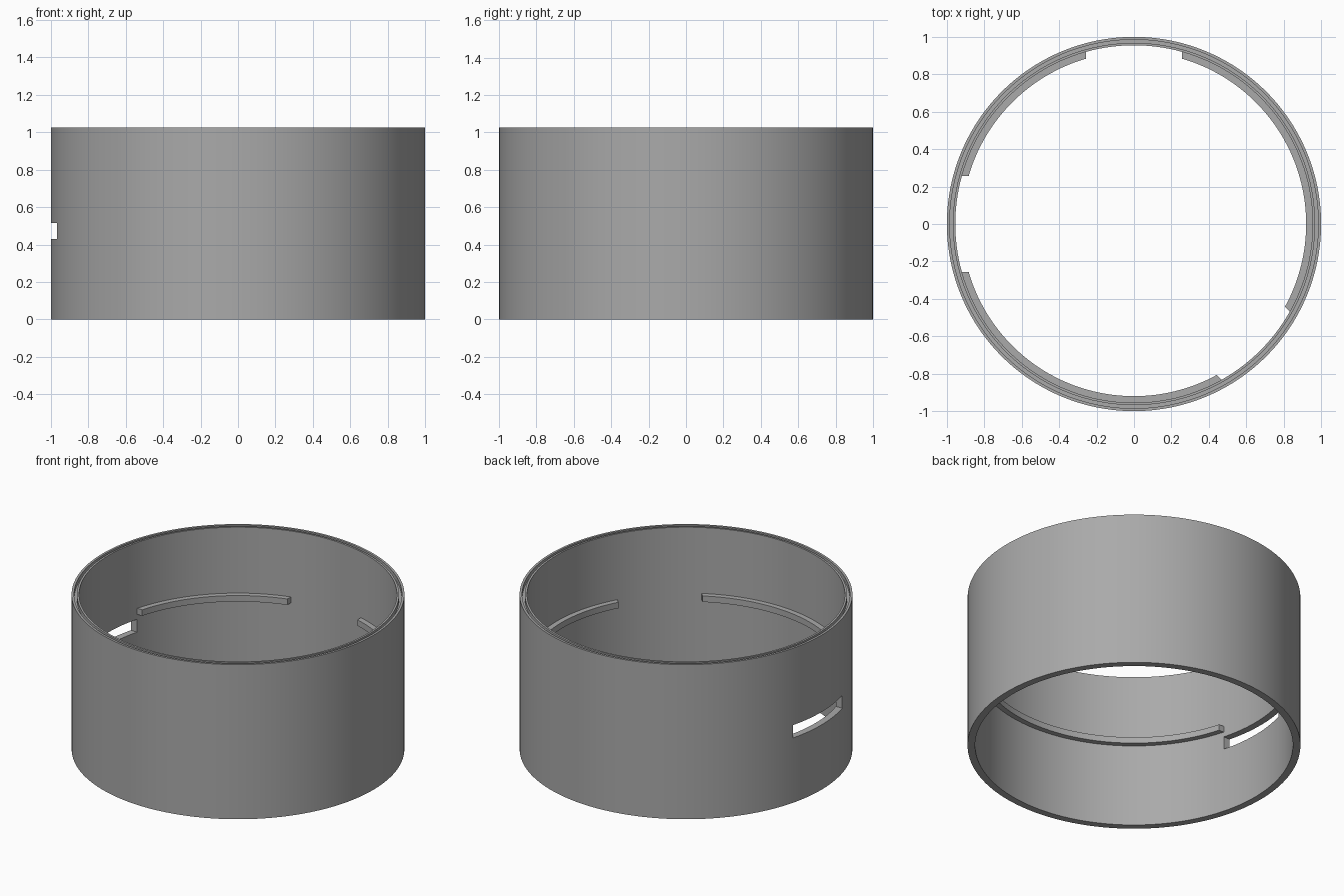
import bpy, math
from mathutils import Matrix

cube = bpy.data.objects.get("Cube")
if cube:
    bpy.data.objects.remove(cube, do_unlink=True)

SEGMENTS = 160
HEIGHT = 1.025
GAP = 0.257          # half width of the slot and of the rib gaps

grey = bpy.data.materials.new("plain grey")
grey.use_nodes = True
colour = (0.4, 0.4, 0.4, 1)
grey.diffuse_color = colour
grey.node_tree.nodes["Principled BSDF"].inputs["Base Color"].default_value = colour


def lathe(name, profile):
    """Closed (radius, z) profile, counter-clockwise, spun about z."""
    n = len(profile)
    verts, faces = [], []
    for i in range(SEGMENTS):
        a = math.tau * i / SEGMENTS
        verts += [(r * math.cos(a), r * math.sin(a), z) for r, z in profile]
        j = (i + 1) % SEGMENTS
        for k in range(n):
            m = (k + 1) % n
            faces.append((i * n + k, j * n + k, j * n + m, i * n + m))
    mesh = bpy.data.meshes.new(name)
    mesh.from_pydata(verts, [], faces)
    mesh.materials.append(grey)
    obj = bpy.data.objects.new(name, mesh)
    bpy.context.collection.objects.link(obj)
    return obj


def cut(obj, degrees, z0, z1):
    """Cut a straight-sided radial opening through the ring at an angle."""
    bpy.ops.mesh.primitive_cube_add(size=1)
    cutter = bpy.context.object
    cutter.hide_render = True
    cutter.data.transform(
        Matrix.Rotation(math.radians(degrees), 4, "Z")
        @ Matrix.Translation((0.9, 0, (z0 + z1) / 2))
        @ Matrix.Diagonal((0.6, 2 * GAP, z1 - z0, 1)))
    mod = obj.modifiers.new("opening", "BOOLEAN")
    mod.operation, mod.solver, mod.object = "DIFFERENCE", "EXACT", cutter
    bpy.context.view_layer.objects.active = obj
    bpy.ops.object.modifier_apply(modifier=mod.name)
    bpy.data.objects.remove(cutter, do_unlink=True)


def smooth(obj):
    bpy.ops.object.select_all(action="DESELECT")
    obj.select_set(True)
    bpy.context.view_layer.objects.active = obj
    bpy.ops.object.shade_smooth_by_angle(angle=math.radians(30))


# Ring wall with a shallow groove in the top rim and a slot on the right side
wall = lathe("ring_wall", [
    (0.955, 0), (1, 0), (1, HEIGHT), (0.985, HEIGHT), (0.985, HEIGHT - 0.03),
    (0.968, HEIGHT - 0.03), (0.968, HEIGHT), (0.955, HEIGHT)])
cut(wall, 180, 0.43, 0.515)
smooth(wall)

# Inner rib, interrupted by three gaps
rib = lathe("inner_rib", [(0.92, 0.548), (0.96, 0.548), (0.96, 0.588), (0.92, 0.588)])
for angle in (90, 180, -45):
    cut(rib, angle, 0.4, 0.7)
smooth(rib)
